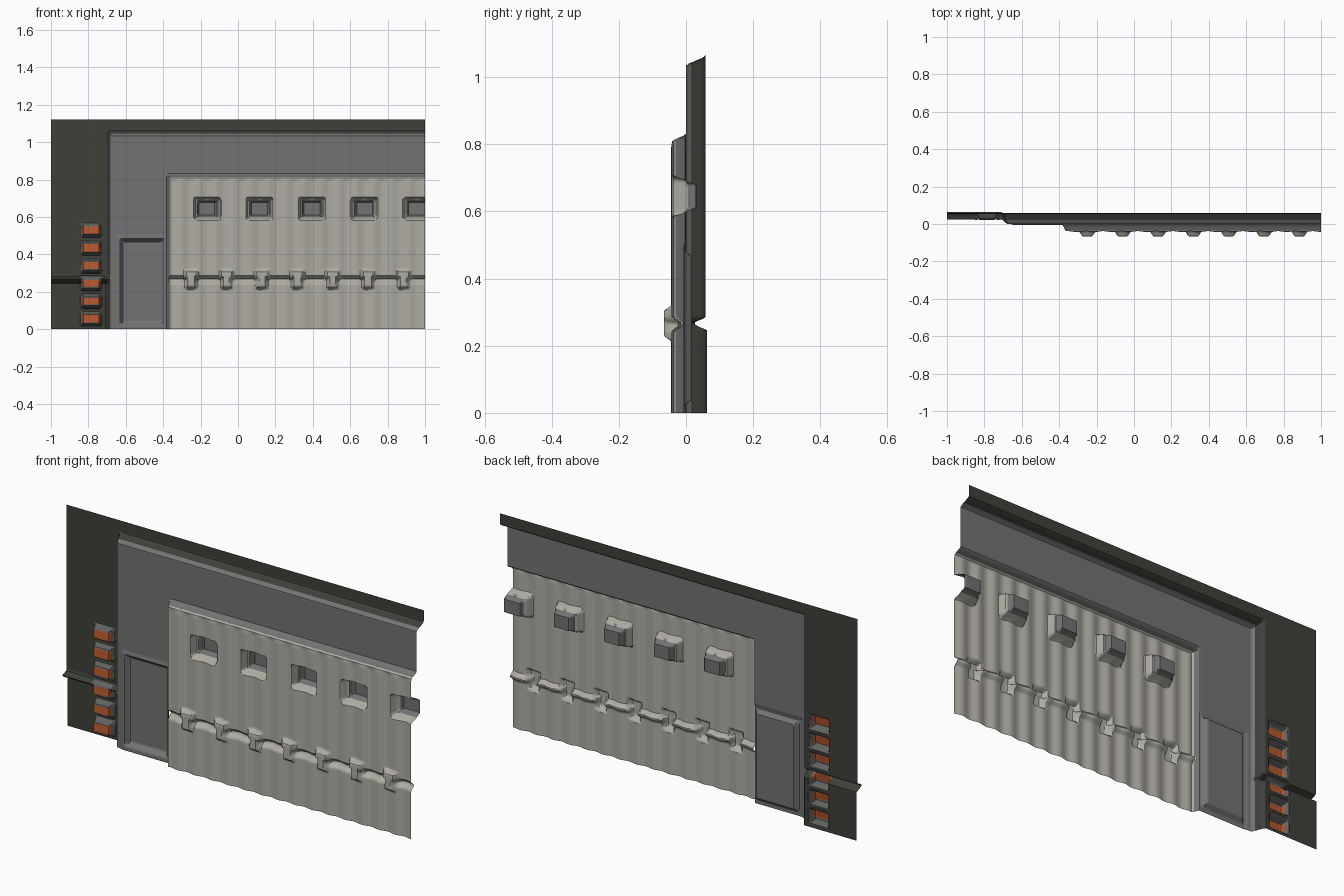
import bpy, math

if "Cube" in bpy.data.objects:
    bpy.data.objects.remove(bpy.data.objects["Cube"])

# flat colours
def material(name, rgb):
    m = bpy.data.materials.new(name)
    m.diffuse_color = (*rgb, 1)
    m.use_nodes = True
    m.node_tree.nodes["Principled BSDF"].inputs["Base Color"].default_value = m.diffuse_color
    return m

DARK = material("dark_olive", (0.050, 0.051, 0.042))
GREY = material("warm_grey", (0.175, 0.170, 0.175))
PALE = material("pale_stone", (0.42, 0.41, 0.36))
SLATE = material("slate_grey", (0.12, 0.125, 0.12))
ORANGE = material("burnt_orange", (0.45, 0.095, 0.025))

STEP = 0.006
WINDOWS = [-0.165 + 0.28 * i for i in range(5)]
BRACKETS = [-0.25 + 0.189 * i for i in range(7)]
VENTS = [0.055 + 0.095 * i for i in range(6)]


def lerp(a, b, t):
    return a + (b - a) * t


def pad(x, z, x0, x1, z0, z1, slope, radius=0.012):
    """0 outside a rounded rectangle, ramping softly to 1 inside it."""
    cx, cz = (x0 + x1) / 2, (z0 + z1) / 2
    qx = abs(x - cx) - (x1 - x0) / 2 + radius
    qz = abs(z - cz) - (z1 - z0) / 2 + radius
    d = radius - math.hypot(max(qx, 0), max(qz, 0)) - min(max(qx, qz), 0)
    t = min(max(d / slope, 0), 1)
    return t * t * (3 - 2 * t)


def ridge(v, centre, half):
    return max(0, 1 - abs(v - centre) / half)


def nearest(v, values):
    return min(values, key=lambda c: abs(c - v))


# backing wall, rising onto the stepped surround
def wall_depth(x, z):
    y = 0.063 if z < 0.265 else 0.058
    y -= 0.036 * min(1, 1.3 * ridge(z, 0.265, 0.018))
    return lerp(y, 0.0, pad(x, z, -0.708, 3, -1, 1.066, 0.034))


# louvres standing out of the wall
def vent_depth(x, z):
    c = nearest(z, VENTS)
    top = 0.024 + 0.12 * (z - c)
    return lerp(wall_depth(x, z), top,
                pad(x, z, -0.842, -0.728, c - 0.04, c + 0.04, 0.018, 0.006))


# surround with a sunken door, rising onto the ribbed panel
def surround_depth(x, z):
    y = wall_depth(x, z)
    y -= 0.006 * pad(x, z, -0.66, -0.372, -0.1, 0.505, 0.02)
    y += 0.024 * pad(x, z, -0.635, -0.388, 0.018, 0.488, 0.024)
    return lerp(y, -0.040, pad(x, z, -0.386, 3, -1, 0.832, 0.024))


# ribbed panel with deep windows, a long groove and clasps across it
def panel_depth(x, z):
    y = surround_depth(x, z)
    edge = pad(x, z, -0.375, 3, -1, 0.82, 0.03)
    y -= 0.004 * edge * math.cos((x + 0.305) * math.tau / 0.0935)
    y += 0.022 * min(1, 1.25 * ridge(z, 0.265, 0.022))
    c = nearest(x, WINDOWS)
    y = lerp(y, 0.0, pad(x, z, c - 0.074, c + 0.074, 0.583, 0.707, 0.015, 0.02))
    y = lerp(y, 0.031, pad(x, z, c - 0.054, c + 0.054, 0.600, 0.690, 0.011))
    c = nearest(x, BRACKETS)
    clasp = max(pad(x, z, c - 0.044, c + 0.044, 0.262, 0.322, 0.02),
                pad(x, z, c - 0.037, c + 0.037, 0.210, 0.300, 0.022))
    return lerp(y, -0.066, clasp)


def vent_colour(x, z):
    dz = abs(z - nearest(z, VENTS))
    dx = abs(x + 0.785)
    if dx < 0.047 and dz < 0.020:
        return 1
    return 2 if dx < 0.054 and dz < 0.038 else 0


def panel_colour(x, z):
    c = nearest(x, WINDOWS)
    return 1 if abs(x - c) < 0.053 and abs(z - 0.645) < 0.044 else 0


def relief(name, rects, depth, mats, colour=lambda x, z: 0):
    """Pressed sheet: a fine grid over each rectangle, pushed to depth(x, z)."""
    verts, faces, index = [], [], []
    for x0, x1, z0, z1 in rects:
        nx, nz = math.ceil((x1 - x0) / STEP), math.ceil((z1 - z0) / STEP)
        xs = [lerp(x0, x1, i / nx) for i in range(nx + 1)]
        zs = [lerp(z0, z1, j / nz) for j in range(nz + 1)]
        base, row = len(verts), nx + 1
        verts += [(x, depth(x, z), z) for z in zs for x in xs]
        for j in range(nz):
            for i in range(nx):
                a = base + j * row + i
                faces.append((a, a + 1, a + row + 1, a + row))
                index.append(colour((xs[i] + xs[i + 1]) / 2, (zs[j] + zs[j + 1]) / 2))
    mesh = bpy.data.meshes.new(name)
    mesh.from_pydata(verts, [], faces)
    for m in mats:
        mesh.materials.append(m)
    mesh.polygons.foreach_set("material_index", index)
    mesh.update()
    ob = bpy.data.objects.new(name, mesh)
    bpy.context.collection.objects.link(ob)
    bpy.ops.object.select_all(action='DESELECT')
    ob.select_set(True)
    bpy.context.view_layer.objects.active = ob
    bpy.ops.object.shade_smooth_by_angle(angle=math.radians(35))
    return ob


# the four parts meet edge to edge
relief("backing_wall",
       [(-1, -0.85, 0, 1.12), (-0.85, -0.72, 0.58, 1.12),
        (-0.72, -0.685, 0, 1.12), (-0.685, 1, 1.046, 1.12)],
       wall_depth, [DARK])
relief("vent_stack", [(-0.85, -0.72, 0, 0.58)], vent_depth,
       [DARK, ORANGE, SLATE], vent_colour)
relief("surround", [(-0.685, -0.37, 0, 1.046), (-0.37, 1, 0.815, 1.046)],
       surround_depth, [GREY])
relief("ribbed_panel", [(-0.37, 1, 0, 0.815)], panel_depth,
       [PALE, GREY], panel_colour)
